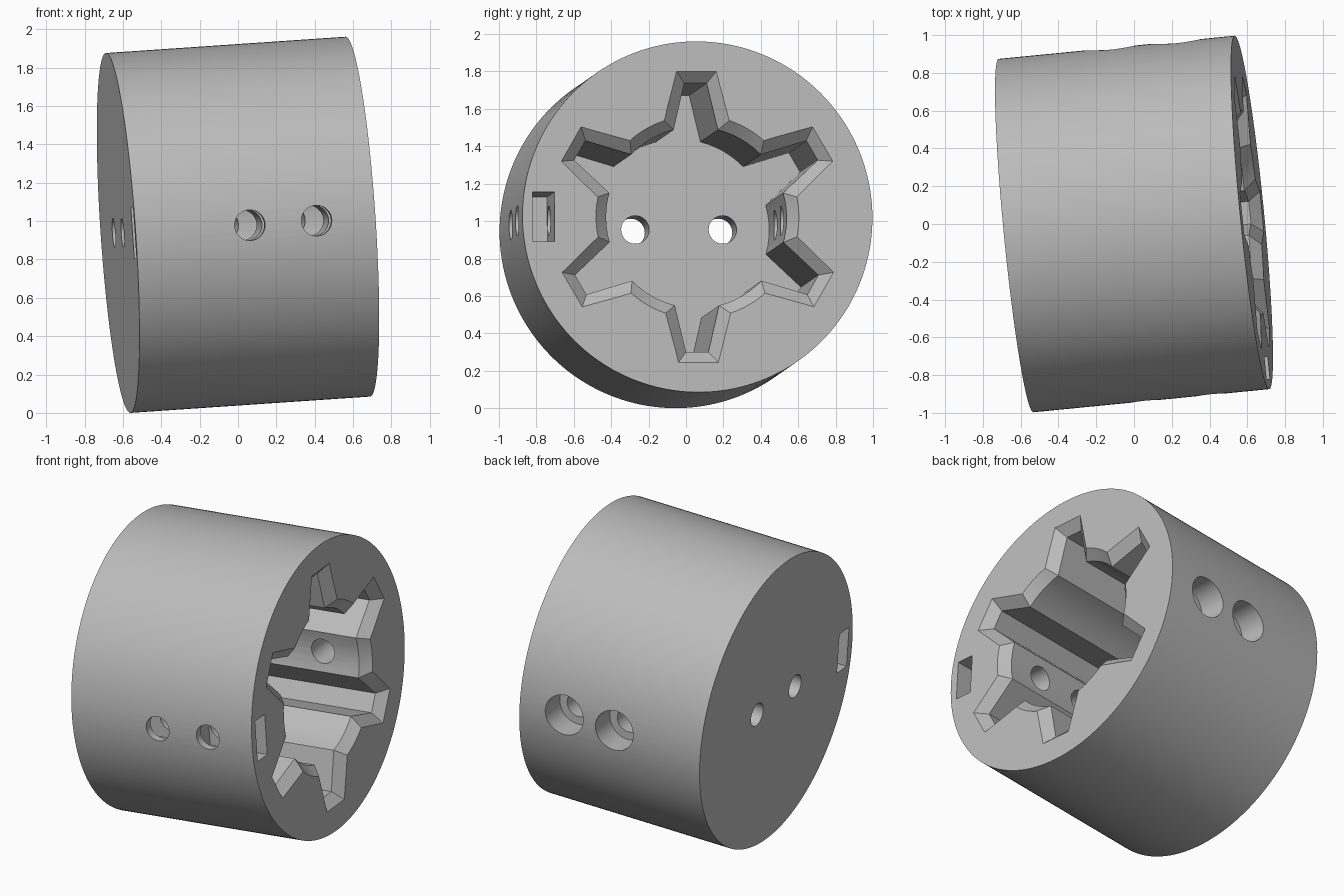
import bpy, bmesh
from math import sin, cos, pi, radians
from mathutils import Matrix, Vector

cube = bpy.data.objects.get("Cube")
if cube:
    bpy.data.objects.remove(cube)

RADIUS, HALF = 0.94, 0.629      # body radius and half length along local x
FLOOR = HALF - 1.02             # bottom of the star socket
CHAMFER = 0.06


def new_object(name, bm):
    bmesh.ops.recalc_face_normals(bm, faces=bm.faces)
    mesh = bpy.data.meshes.new(name)
    bm.to_mesh(mesh)
    bm.free()
    obj = bpy.data.objects.new(name, mesh)
    bpy.context.collection.objects.link(obj)
    return obj


def rod(name, axis, radius, start, end, offset, sides=48):
    """Cylinder along local x or y, from start to end."""
    bm = bmesh.new()
    bmesh.ops.create_cone(bm, cap_ends=True, segments=sides, radius1=radius,
                          radius2=radius, depth=end - start)
    mid = (start + end) / 2
    if axis == "X":
        turn, place = Matrix.Rotation(pi / 2, 4, "Y"), (mid, offset, 0)
    else:
        turn, place = Matrix.Rotation(pi / 2, 4, "X"), (offset, mid, 0)
    bm.transform(Matrix.Translation(place) @ turn)
    return new_object(name, bm)


def box(name, low, high):
    bm = bmesh.new()
    bmesh.ops.create_cube(bm, size=1)
    low, high = Vector(low), Vector(high)
    bm.transform(Matrix.Translation((low + high) / 2) @ Matrix.Diagonal((*(high - low), 1)))
    return new_object(name, bm)


def star_outline(inset):
    """Six flat-tipped points joined by concave arcs, moved inward by inset."""
    points = []
    for k in range(6):
        a = k * pi / 3 + pi / 6
        r, w = 0.78 - inset, 0.107 - 0.78 * inset
        for side in (-w, w):
            points.append((r * cos(a) - side * sin(a), r * sin(a) + side * cos(a)))
        valley, spread = 0.545 - inset, radians(11.5 + 72 * inset)
        for i in range(7):
            b = a + pi / 6 + spread * (i / 3 - 1)
            points.append((valley * cos(b), valley * sin(b)))
    return points


def star_cutter():
    bm = bmesh.new()
    rings = []
    for x, inset in ((FLOOR, CHAMFER), (HALF - CHAMFER, CHAMFER), (HALF + 0.02, -0.02)):
        rings.append([bm.verts.new((x, y, z)) for y, z in star_outline(inset)])
    for lower, upper in zip(rings, rings[1:]):
        for i in range(len(lower)):
            bm.faces.new((lower[i - 1], lower[i], upper[i], upper[i - 1]))
    bm.faces.new(rings[0])
    bm.faces.new(rings[-1])
    return new_object("star_socket_cutter", bm)


# Drum body
body = rod("drum_body", "X", RADIUS, -HALF, HALF, 0, 160)
cutters = [star_cutter()]

# Floor holes with counterbores
for y in (-0.235, 0.235):
    cutters.append(rod("floor_hole_cutter", "X", 0.075, -HALF - 0.1, FLOOR + 0.1, y))
    cutters.append(rod("floor_counterbore_cutter", "X", 0.145, FLOOR - 0.12, FLOOR + 0.1, y))

# Cross screw holes, with counterbores on the back side
for x in (-0.03, 0.32):
    cutters.append(rod("cross_hole_cutter", "Y", 0.08, -1.1, 1.1, x))
    cutters.append(rod("cross_counterbore_cutter", "Y", 0.132, 0.76, 1.1, x))

# Nut slots entering from both ends
cutters.append(box("nut_slot_cutter", (0.23, -0.886, -0.133), (HALF + 0.1, -0.768, 0.133)))
cutters.append(box("nut_slot_cutter", (-HALF - 0.1, -0.886, -0.133), (0.07, -0.768, 0.133)))

for cutter in cutters:
    cutter.hide_render = True
    mod = body.modifiers.new("cut", "BOOLEAN")
    mod.operation, mod.solver, mod.object = "DIFFERENCE", "EXACT", cutter

# Bake the cuts and remove the cutters
graph = bpy.context.evaluated_depsgraph_get()
baked = bpy.data.meshes.new_from_object(body.evaluated_get(graph))
body.modifiers.clear()
body.data = baked
for cutter in cutters:
    bpy.data.objects.remove(cutter)

# Tilt the drum axis and lift it onto the ground
axis_x = Vector((1, 0.098, 0.068)).normalized()
axis_y = Vector((-0.098, 1, 0)).normalized()
axis_z = axis_x.cross(axis_y).normalized()
axis_y = axis_z.cross(axis_x)
tilt = Matrix((axis_x, axis_y, axis_z)).transposed().to_4x4()
body.data.transform(tilt)
lowest = min(v.co.z for v in body.data.vertices)
body.data.transform(Matrix.Translation((0, 0, -lowest)))

# Plain grey material
grey = bpy.data.materials.new("plain_grey")
grey.use_nodes = True
grey.diffuse_color = (0.5, 0.5, 0.5, 1)
grey.node_tree.nodes["Principled BSDF"].inputs["Base Color"].default_value = (0.5, 0.5, 0.5, 1)
body.data.materials.clear()
body.data.materials.append(grey)
for face in body.data.polygons:
    face.material_index = 0

bpy.ops.object.select_all(action="DESELECT")
body.select_set(True)
bpy.context.view_layer.objects.active = body
bpy.ops.object.shade_smooth_by_angle(angle=radians(25))
